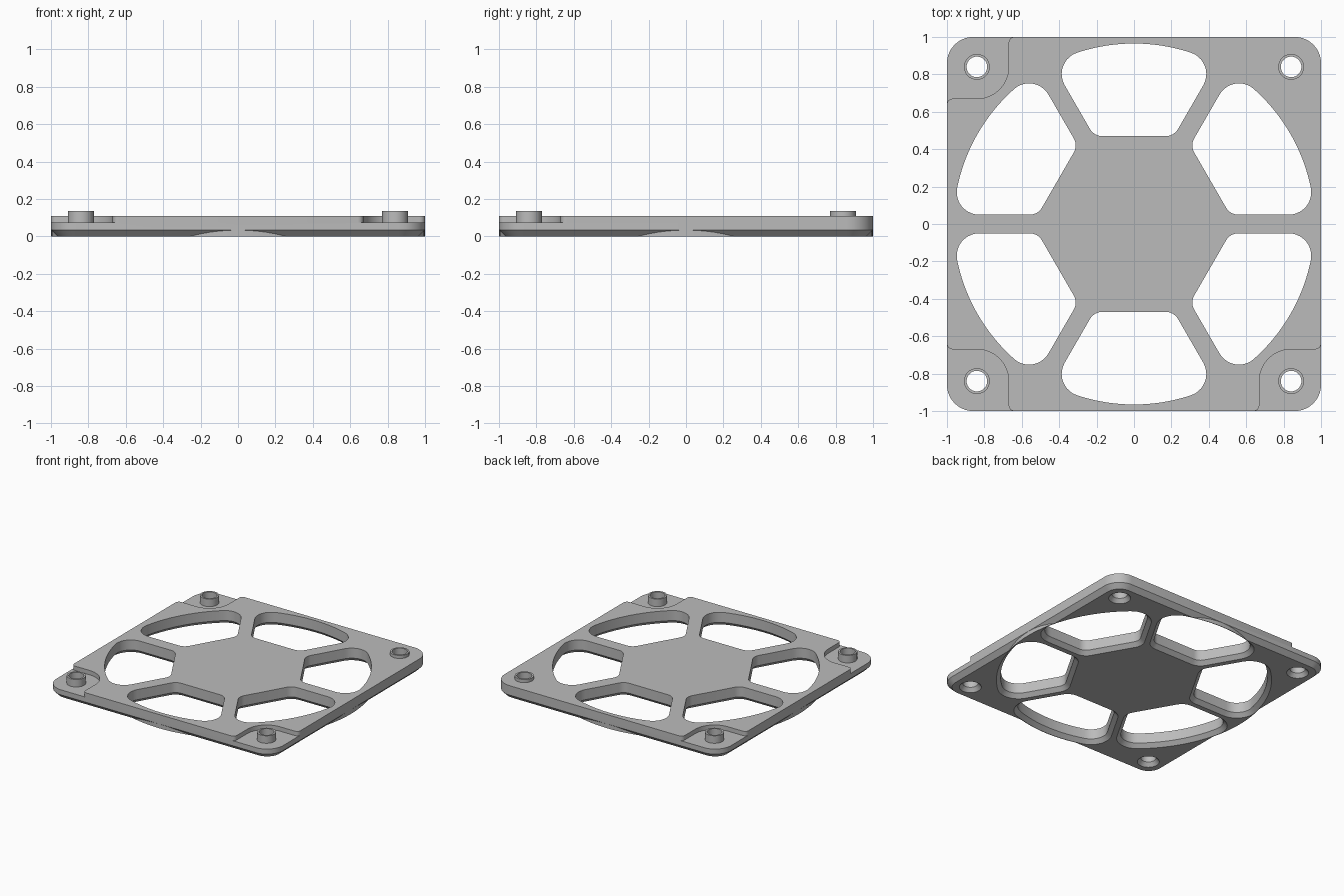
import bpy, bmesh, math
from mathutils import Matrix

if "Cube" in bpy.data.objects:
    bpy.data.objects.remove(bpy.data.objects["Cube"])

T, CH, FLOOR, BOSS_TOP = 0.11, 0.035, 0.075, 0.135   # heights
HOLE = 0.84                                          # screw hole offset

grey = bpy.data.materials.new("matte_grey")
grey.diffuse_color = (0.5, 0.5, 0.5, 1)
grey.use_nodes = True
grey.node_tree.nodes["Principled BSDF"].inputs["Base Color"].default_value = grey.diffuse_color


def arc(cx, cy, r, a0, a1, n):
    """Points along an arc, angles in degrees."""
    return [(cx + r * math.cos(math.radians(a0 + (a1 - a0) * i / n)),
             cy + r * math.sin(math.radians(a0 + (a1 - a0) * i / n))) for i in range(n + 1)]


def loft(bm, rings, turn=0, shift=(0, 0)):
    """Closed solid through (outline, z) rings of equal point count."""
    m = Matrix.Translation((shift[0], shift[1], 0)) @ Matrix.Rotation(math.radians(turn), 4, 'Z')
    loops = []
    for pts, z in rings:
        loops.append([bm.verts.new(m @ Matrix.Translation((x, y, z)).to_translation()) for x, y in pts])
    bm.faces.new(loops[0][::-1])
    bm.faces.new(loops[-1])
    n = len(loops[0])
    for a, b in zip(loops, loops[1:]):
        for i in range(n):
            j = (i + 1) % n
            bm.faces.new((a[i], a[j], b[j], b[i]))


def finish(name, bm):
    bmesh.ops.recalc_face_normals(bm, faces=bm.faces[:])
    me = bpy.data.meshes.new(name)
    bm.to_mesh(me)
    bm.free()
    me.materials.append(grey)
    ob = bpy.data.objects.new(name, me)
    bpy.context.collection.objects.link(ob)
    return ob


def combine(target, tool, operation):
    """Apply a boolean and drop the tool object."""
    mod = target.modifiers.new(operation.lower(), 'BOOLEAN')
    mod.object, mod.operation, mod.solver = tool, operation, 'EXACT'
    bpy.context.view_layer.objects.active = target
    bpy.ops.object.modifier_apply(modifier=mod.name)
    bpy.data.objects.remove(tool)


def rounded_square(h, r):
    pts = []
    for k, (sx, sy) in enumerate([(1, 1), (-1, 1), (-1, -1), (1, -1)]):
        pts += arc(sx * (h - r), sy * (h - r), r, 90 * k, 90 * k + 90, 10)
    return pts


def vent(d):
    """Upper vent opening, grown outward by d."""
    spoke, inner, outer, ri, ro = 0.05, 0.47, 0.965, 0.075, 0.12
    s, c = math.sin(math.radians(60)), math.cos(math.radians(60))
    yi = inner + ri                                   # inner fillet centre
    xi = (yi * c - spoke - ri) / s
    t = math.sqrt((outer - ro) ** 2 - (spoke + ro) ** 2)  # outer fillet centre
    xo, yo = t * c - (spoke + ro) * s, t * s + (spoke + ro) * c
    a = math.degrees(math.atan2(yo, xo))
    right = arc(xi, yi, ri + d, -90, -30, 6) + arc(xo, yo, ro + d, -30, a, 10)
    rim = arc(0, 0, outer + d, a, 180 - a, 20)[1:-1]
    return right + rim + [(-x, y) for x, y in reversed(right)]


# Plate with chamfered underside
bm = bmesh.new()
loft(bm, [(rounded_square(1 - CH, 0.14 - CH), 0), (rounded_square(1, 0.14), CH),
          (rounded_square(1, 0.14), T)])
plate = finish("fan_grille_plate", bm)

# Round rim that fills the chamfer beside the vents
bm = bmesh.new()
disc = arc(0, 0, 0.999, 0, 360, 128)[:-1]
loft(bm, [(disc, 0), (disc, 0.045)])
combine(plate, finish("underside_rim", bm), 'UNION')

# Six vents, chamfered below
bm = bmesh.new()
for k in range(6):
    loft(bm, [(vent(0.04), -0.01), (vent(0), 0.03), (vent(0), 0.2)], 60 * k)
combine(plate, finish("vent_cutter", bm), 'DIFFERENCE')

# Stepped recesses on three corners (the fourth stays full height)
half = arc(-0.64, 0.97, 0.03, 90, 180, 4)
edge = ([(-1.1, 1.1), (-1.1, 0.64), (-1.0, 0.64)] + arc(-0.97, 0.64, 0.03, 180, 90, 4)[1:]
        + arc(-HOLE, HOLE, 0.17, -90, 0, 12) + half[::-1] + [(-0.64, 1.1)])
bm = bmesh.new()
for k in range(3):
    loft(bm, [(edge, FLOOR), (edge, 0.2)], 90 * k)
combine(plate, finish("corner_recess_cutter", bm), 'DIFFERENCE')

# Corner bosses, then their countersunk screw holes
corners = [(sx * HOLE, sy * HOLE) for sx in (-1, 1) for sy in (-1, 1)]


def ring(r):
    return arc(0, 0, r, 0, 360, 40)[:-1]


bm = bmesh.new()
for c in corners:
    loft(bm, [(ring(0.069), 0.05), (ring(0.069), BOSS_TOP)], 0, c)
combine(plate, finish("corner_bosses", bm), 'UNION')

bm = bmesh.new()
for c in corners:
    loft(bm, [(ring(0.088), -0.01), (ring(0.055), 0.03), (ring(0.055), 0.2)], 0, c)
combine(plate, finish("screw_hole_cutter", bm), 'DIFFERENCE')

# Crisp edges, smooth curves
bpy.ops.object.select_all(action='DESELECT')
plate.select_set(True)
bpy.context.view_layer.objects.active = plate
bpy.ops.object.shade_smooth_by_angle(angle=math.radians(30))
